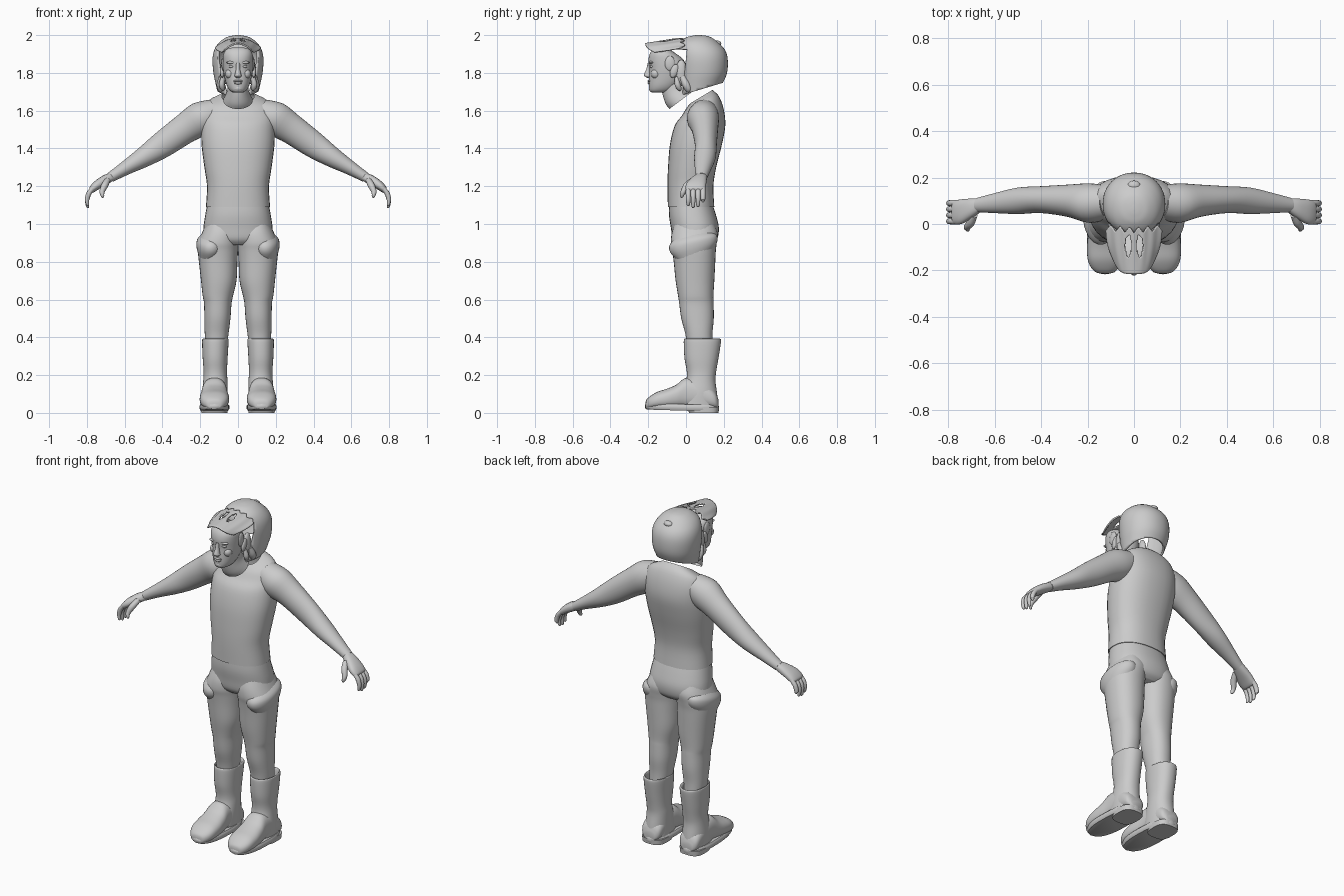
import bpy, bmesh, math
from mathutils import Vector as V

grey = bpy.data.materials.new("plain_grey")
grey.diffuse_color = (0.6, 0.6, 0.6, 1)


def finish(name, bm, mirror=False, thick=0, angle=50):
    bmesh.ops.recalc_face_normals(bm, faces=bm.faces[:])
    me = bpy.data.meshes.new(name)
    bm.to_mesh(me)
    bm.free()
    me.materials.append(grey)
    ob = bpy.data.objects.new(name, me)
    bpy.context.collection.objects.link(ob)
    bpy.ops.object.select_all(action='DESELECT')
    ob.select_set(True)
    bpy.context.view_layer.objects.active = ob
    bpy.ops.object.shade_smooth_by_angle(angle=math.radians(angle))
    if thick:
        m = ob.modifiers.new("thickness", 'SOLIDIFY')
        m.thickness = thick
    if mirror:
        ob.modifiers.new("mirror", 'MIRROR')
    return ob


def spline(a, b, c, d, t):
    return 0.5 * (2 * b + (c - a) * t + (2 * a - 5 * b + 4 * c - d) * t * t
                  + (3 * b - a - 3 * c + d) * t ** 3)


def loft_bm(rings, n=32, steps=4, power=2.0, caps=(True, True)):
    """Skin over rings (centre, half axis u, half axis v), smoothed lengthwise."""
    rings = [tuple(V(p) for p in r) for r in rings]
    ext = [rings[0]] + rings + [rings[-1]]
    dense = [tuple(spline(*(ext[i + k][j] for k in range(4)), s / steps) for j in range(3))
             for i in range(len(rings) - 1) for s in range(steps)] + [rings[-1]]
    bm = bmesh.new()
    loops = []
    for c, u, v in dense:
        loop = []
        for k in range(n):
            a = 2 * math.pi * k / n
            ca, sa = math.cos(a), math.sin(a)
            p = math.copysign(abs(ca) ** (2 / power), ca)
            q = math.copysign(abs(sa) ** (2 / power), sa)
            loop.append(bm.verts.new(c + u * p + v * q))
        loops.append(loop)
    for A, B in zip(loops, loops[1:]):
        for k in range(n):
            bm.faces.new((A[k], A[(k + 1) % n], B[(k + 1) % n], B[k]))
    if caps[0]:
        bm.faces.new(loops[0])
    if caps[1]:
        bm.faces.new(loops[-1])
    return bm


def loft(name, rings, mirror=False, **kw):
    return finish(name, loft_bm(rings, **kw), mirror)


def level(z, x0, x1, y0, y1, slope=0.0):
    """Horizontal ring from its extents, optionally tilted upward to the back."""
    ry = (y1 - y0) / 2
    return ((x0 + x1) / 2, (y0 + y1) / 2, z), ((x1 - x0) / 2, 0, 0), (0, ry, ry * slope)


def mid(z, rx, y0, y1, slope=0.0):
    return level(z, -rx, rx, y0, y1, slope)


def blob(name, c, r, mirror=False, tilt=0.0):
    rings = []
    for i in range(9):
        a = math.pi * (i / 8 - 0.5)
        k = max(math.cos(a), 0.03)
        z = r[2] * math.sin(a)
        rings.append(((c[0], c[1] + tilt * z, c[2] + z), (r[0] * k, 0, 0), (0, r[1] * k, 0)))
    loft(name, rings, mirror, n=16, steps=1)


def tube(name, pts, mirror=True, n=12):
    """Rounded tube through (x, y, z, radius) points."""
    d = (V(pts[-1][:3]) - V(pts[0][:3])).normalized()
    u = d.cross(V((0, 1, 0))).normalized()
    v = d.cross(u)
    loft(name, [(p[:3], u * p[3], v * p[3]) for p in pts], mirror, n=n)


# Jersey with an open, sloping neckline
loft("jersey", [mid(1.09, .170, -.096, .150), mid(1.2, .164, -.098, .145),
                mid(1.3, .178, -.095, .160), mid(1.42, .193, -.085, .190),
                mid(1.52, .194, -.060, .208), mid(1.59, .188, -.022, .200, .15),
                mid(1.645, .160, .003, .175, .35), mid(1.675, .085, .025, .140, .6)],
     power=2.3, caps=(True, False))

# Arms run down and outward
ax = V((.55, 0, .83))
def arm_ring(x, y, z, ry, rv):
    return (x, y, z), (0, ry, 0), ax * rv
loft("arm", [arm_ring(*r) for r in (
    (.11, .095, 1.60, .070, .070), (.19, .09, 1.56, .085, .092), (.28, .10, 1.505, .070, .080),
    (.40, .105, 1.42, .058, .070), (.50, .10, 1.353, .057, .054), (.60, .09, 1.293, .043, .037),
    (.675, .082, 1.247, .031, .027))], True)
loft("hand", [arm_ring(*r) for r in (
    (.66, .083, 1.255, .028, .022), (.70, .068, 1.235, .042, .026),
    (.745, .053, 1.207, .053, .024), (.775, .05, 1.182, .050, .018),
    (.782, .05, 1.175, .035, .008))], True, power=2.4)
for i, (y, tip) in enumerate(((.09, 1.115), (.064, 1.09), (.038, 1.085), (.012, 1.095))):
    tube("finger_%d" % (i + 1), [(.762, y, 1.195, .013), (.788, y, 1.165, .0135),
                                 (.799, y, 1.13, .012), (.797, y, tip + .008, .009),
                                 (.796, y, tip, .003)])
tube("thumb", [(.69, .04, 1.235, .016), (.705, .005, 1.205, .018), (.72, -.015, 1.17, .014),
               (.718, -.024, 1.148, .010), (.717, -.026, 1.14, .003)])

# Trousers
loft("trouser_seat", [mid(1.13, .158, -.088, .132), mid(1.05, .173, -.090, .158),
                      mid(.98, .183, -.080, .174), mid(.92, .180, -.070, .165),
                      mid(.89, .120, -.045, .135)], power=2.3)
loft("trouser_leg", [level(*r) for r in (
    (1.0, .02, .17, -.06, .15), (.95, .0, .192, -.076, .168), (.90, -.002, .212, -.080, .163),
    (.86, .0, .213, -.073, .158), (.80, .003, .207, -.065, .155), (.70, .008, .196, -.055, .150),
    (.62, .026, .187, -.042, .145), (.58, .034, .180, -.036, .146), (.50, .040, .178, -.025, .147),
    (.42, .050, .176, -.004, .140), (.36, .058, .172, .005, .140))], True, power=2.2)
# Raised flap around the outer thigh
loft("thigh_pocket", [level(*r) for r in (
    (.945, .09, .192, -.05, .13, .15), (.915, .07, .217, -.086, .163, .2),
    (.875, .07, .219, -.084, .163, .2), (.83, .09, .208, -.05, .13, .2))], True)

# Boots: shaft with folded rim, foot, sole and heel
loft("boot_shaft", [level(*r) for r in (
    (.34, .07, .172, .01, .165), (.385, .062, .180, .0, .173), (.392, .052, .187, -.008, .182),
    (.375, .050, .190, -.012, .185), (.29, .055, .187, -.008, .172), (.22, .058, .182, .004, .160),
    (.17, .056, .184, .0, .156), (.10, .056, .190, -.03, .165), (.03, .058, .188, -.04, .172))],
    True, power=2.2)
loft("boot_foot", [((.125, y, (top + .02) / 2), (w, 0, 0), (0, 0, (top - .02) / 2))
                   for y, w, top in ((.172, .035, .07), (.15, .060, .12), (.08, .064, .17),
                                     (.0, .066, .185), (-.05, .073, .150), (-.10, .078, .128),
                                     (-.15, .075, .112), (-.185, .062, .092),
                                     (-.208, .040, .072), (-.214, .015, .055))], True, power=2.4)
loft("boot_sole", [level(*r) for r in (
    (.012, .052, .198, -.208, .172, -.03), (.022, .046, .204, -.217, .176, -.03),
    (.038, .046, .204, -.217, .176, -.03), (.046, .052, .198, -.208, .172, -.03))],
    True, power=2.5, steps=1)
loft("boot_heel", [level(0, .056, .194, .015, .172), level(.03, .054, .196, .012, .175)],
     True, power=3, steps=1)

# Neck ending in a slanted point at the front
loft("neck", [mid(1.76, .052, -.135, -.01), mid(1.71, .056, -.125, .005, .3),
              mid(1.675, .068, -.108, .02, .6), mid(1.655, .078, -.088, .035, .75)],
     caps=(True, False))

# Head
loft("head", [mid(1.695, .022, -.178, -.10), mid(1.705, .042, -.192, -.07),
              mid(1.73, .058, -.196, -.04), mid(1.77, .070, -.196, -.01),
              mid(1.82, .079, -.194, .0), mid(1.865, .081, -.199, -.01),
              mid(1.90, .077, -.192, -.05), mid(1.925, .060, -.175, -.09),
              mid(1.935, .025, -.155, -.12)], power=2.15)
loft("nose", [mid(1.853, .010, -.203, -.18), mid(1.82, .011, -.210, -.18),
              mid(1.795, .016, -.221, -.18), mid(1.783, .019, -.220, -.18),
              mid(1.773, .010, -.203, -.18)], n=16)
blob("brow", (.035, -.183, 1.855), (.026, .014, .008), True)
blob("eye", (.034, -.180, 1.834), (.015, .012, .008), True)
blob("cheek", (.044, -.160, 1.795), (.024, .026, .026), True)
blob("upper_lip", (0, -.194, 1.757), (.026, .011, .006))
blob("lower_lip", (0, -.193, 1.746), (.022, .011, .007))
blob("chin", (0, -.178, 1.718), (.027, .019, .018))
blob("ear", (.084, -.062, 1.81), (.011, .022, .036), True, tilt=.25)
# Hair in front of and below the ears
blob("sideburn", (.078, -.085, 1.85), (.010, .028, .040), True)
blob("hair_side", (.078, -.025, 1.80), (.018, .030, .070), True)
tube("hair_lock_rear", [(.085, -.02, 1.78, .016), (.092, .0, 1.74, .021),
                        (.090, .015, 1.71, .017), (.086, .02, 1.695, .004)])
tube("hair_lock_front", [(.080, -.05, 1.78, .010), (.086, -.045, 1.74, .015),
                         (.082, -.035, 1.715, .012), (.08, -.03, 1.705, .003)])

# Helmet: hollow shell, open in front and sloping up along the bottom
bm = loft_bm([mid(*r) for r in (
    (1.66, .100, -.03, .150), (1.74, .118, -.04, .192), (1.80, .130, -.045, .217),
    (1.87, .135, -.05, .221), (1.92, .126, -.05, .207), (1.96, .101, -.037, .172),
    (1.987, .064, .0, .135), (1.997, .03, .035, .105), (2.0, .005, .06, .075))],
    n=48, steps=5, power=2.1, caps=(False, True))
def cut(co, no, clear=False):
    bmesh.ops.bisect_plane(bm, geom=bm.verts[:] + bm.edges[:] + bm.faces[:],
                           plane_co=co, plane_no=no, clear_outer=clear)
cut((0, .02, 1.695), (0, .3, -1), True)
cut((0, -.008, 1.8), (0, 1, -.1))
cut((0, 0, 1.925), (0, 0, 1))
hole = []
for f in bm.faces:
    c = f.calc_center_median()
    if c.z < 1.925 and c.y < -.008 + .1 * (c.z - 1.8):
        hole.append(f)
bmesh.ops.delete(bm, geom=hole, context='FACES')
finish("helmet_shell", bm, thick=.012)
# Ridge along the lower back of the helmet
blob("helmet_vent", (0, .165, 1.955), (.028, .022, .016))

# Visor: arched plate with a jagged rear edge and two slots
bm = bmesh.new()
cols, rows = 40, 24
grid = []
for j in range(rows + 1):
    t = j / rows
    row = []
    for i in range(cols + 1):
        s = 2 * i / cols - 1
        rear = -.012 - .028 * abs((abs(s) * 3) % 1 - .5) * 2 + .012 * s * s
        y = rear * (1 - t) + (-.216 + .05 * s ** 4) * t
        row.append(bm.verts.new(((.122 - .036 * t * t) * s, y, 1.986 - .028 * t - .05 * s * s)))
    grid.append(row)
for j in range(rows):
    for i in range(cols):
        q = (grid[j][i], grid[j][i + 1], grid[j + 1][i + 1], grid[j + 1][i])
        x = abs(sum(v.co.x for v in q) / 4)
        y = sum(v.co.y for v in q) / 4
        if ((x - .026) / .013) ** 2 + ((y + .095) / .045) ** 2 > 1:
            bm.faces.new(q)
finish("visor", bm, thick=.008)
